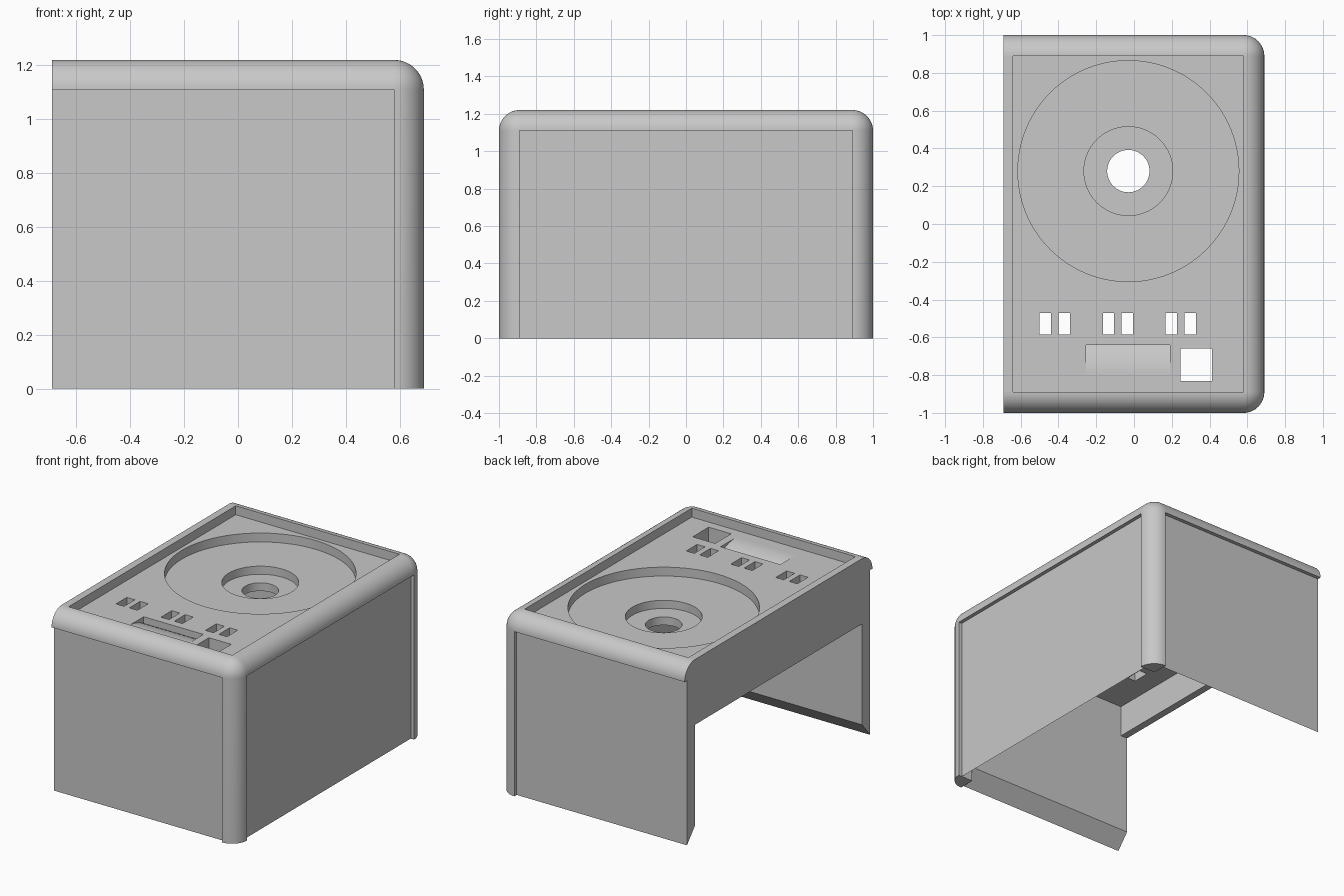
import bpy, bmesh
from math import sin, cos, pi, radians

if "Cube" in bpy.data.objects:
    bpy.data.objects.remove(bpy.data.objects["Cube"])

grey = bpy.data.materials.new("plain grey")
grey.use_nodes = True
grey.diffuse_color = (0.58, 0.58, 0.58, 1)
grey.node_tree.nodes["Principled BSDF"].inputs["Base Color"].default_value = (0.58, 0.58, 0.58, 1)

LEFT, RIGHT, SIDE = -0.69, 0.58, 0.89     # open end, inner face of side wall, inner face of end walls
R, SHOULDER = 0.11, 1.11                  # rounding radius and the height where it starts
TOP = SHOULDER + R
DECK, UNDER = 1.16, 0.99                  # deck surface and underside
LIP = 0.05                                # thickness of the open-end apron
STEPS = 14
ARC = [(R * cos(i * pi / 2 / STEPS), R * sin(i * pi / 2 / STEPS)) for i in range(STEPS + 1)]


def finish(name, bm, smooth=True):
    bmesh.ops.remove_doubles(bm, verts=bm.verts, dist=1e-5)
    bmesh.ops.recalc_face_normals(bm, faces=bm.faces)
    me = bpy.data.meshes.new(name)
    bm.to_mesh(me)
    bm.free()
    ob = bpy.data.objects.new(name, me)
    bpy.context.collection.objects.link(ob)
    me.materials.append(grey)
    if smooth:
        shade(ob)
    return ob


def activate(ob):
    bpy.ops.object.select_all(action='DESELECT')
    ob.select_set(True)
    bpy.context.view_layer.objects.active = ob


def shade(ob):
    activate(ob)
    bpy.ops.object.shade_smooth_by_angle(angle=radians(30))


def loft(name, rings, smooth=True):
    """Join matching closed outlines and cap both ends."""
    bm = bmesh.new()
    vs = [[bm.verts.new(p) for p in ring] for ring in rings]
    n = len(vs[0])
    for a, b in zip(vs, vs[1:]):
        for i in range(n):
            j = (i + 1) % n
            bm.faces.new((a[i], a[j], b[j], b[i]))
    bm.faces.new(vs[0])
    bm.faces.new(vs[-1])
    return finish(name, bm, smooth)


def extrude(name, profile, place, lo, hi, smooth=True):
    return loft(name, [[place(d, t, z) for d, z in profile] for t in (lo, hi)], smooth)


def box(name, x0, x1, y0, y1, z0, z1):
    outline = [(x0, z0), (x1, z0), (x1, z1), (x0, z1)]
    return extrude(name, outline, lambda x, y, z: (x, y, z), y0, y1, False)


def cylinder(name, x, y, r, z0, z1, n=96):
    return loft(name, [[(x + r * cos(2 * pi * i / n), y + r * sin(2 * pi * i / n), z)
                        for i in range(n)] for z in (z0, z1)])


def cut(ob, cutter):
    activate(ob)
    mod = ob.modifiers.new("cut", 'BOOLEAN')
    mod.operation, mod.solver, mod.object = 'DIFFERENCE', 'EXACT', cutter
    bpy.ops.object.modifier_apply(modifier=mod.name)
    bpy.data.objects.remove(cutter)


# Walls (recessed, mitred along the bottom) with rounded rails above them
rail = [(0, SHOULDER)] + [(d, SHOULDER + h) for d, h in ARC]
panel = [(0, 0.1), (0.085, 0), (0.085, SHOULDER), (0, SHOULDER)]
sides = {
    "front": (lambda d, t, z: (t, -SIDE - d, z), LEFT, RIGHT),
    "back": (lambda d, t, z: (t, SIDE + d, z), LEFT, RIGHT),
    "left": (lambda d, t, z: (RIGHT + d, t, z), -SIDE, SIDE),
}
for side, (place, lo, hi) in sides.items():
    extrude(side + "_wall", panel, place, lo, hi, False)
    extrude(side + "_rail", rail, place, lo, hi)

# Rounded corner posts with domed tops
post = [(0, 0), (R, 0)] + [(d, SHOULDER + h) for d, h in ARC]
for name, s in (("front_post", -1), ("back_post", 1)):
    angles = [i * pi / 2 / STEPS for i in range(STEPS + 1)]
    loft(name, [[(RIGHT + d * cos(a), s * (SIDE + d * sin(a)), z) for d, z in post] for a in angles])

# Apron hanging at the open end
box("open_end_apron", LEFT, LEFT + LIP, -SIDE, SIDE, 0.78, TOP)

# Deck with stepped round well
deck = box("deck", LEFT + LIP, RIGHT, -SIDE, SIDE, UNDER, DECK)
for radius, floor in ((0.585, 1.10), (0.235, 1.045), (0.112, 0.9)):
    cut(deck, cylinder("well_cutter", -0.03, 0.28, radius, floor, 1.3))

# Button slots in pairs and the square opening
for x in (-0.47, -0.37, -0.135, -0.035, 0.197, 0.297):
    cut(deck, box("slot_cutter", x - 0.03, x + 0.03, -0.585, -0.47, 0.9, 1.3))
cut(deck, box("square_cutter", 0.245, 0.412, -0.83, -0.66, 0.9, 1.3))

# Finger scoop: steep at the back, fading out towards the front
scoop = [(-0.64, 1.3)]
scoop += [(-0.64 - 0.16 * s / 10, DECK - 0.045 * (1 - s / 10) ** 2) for s in range(11)]
scoop += [(-0.80, 1.3)]
cut(deck, extrude("scoop_cutter", scoop, lambda y, x, z: (x, y, z), -0.255, 0.19))
shade(deck)
